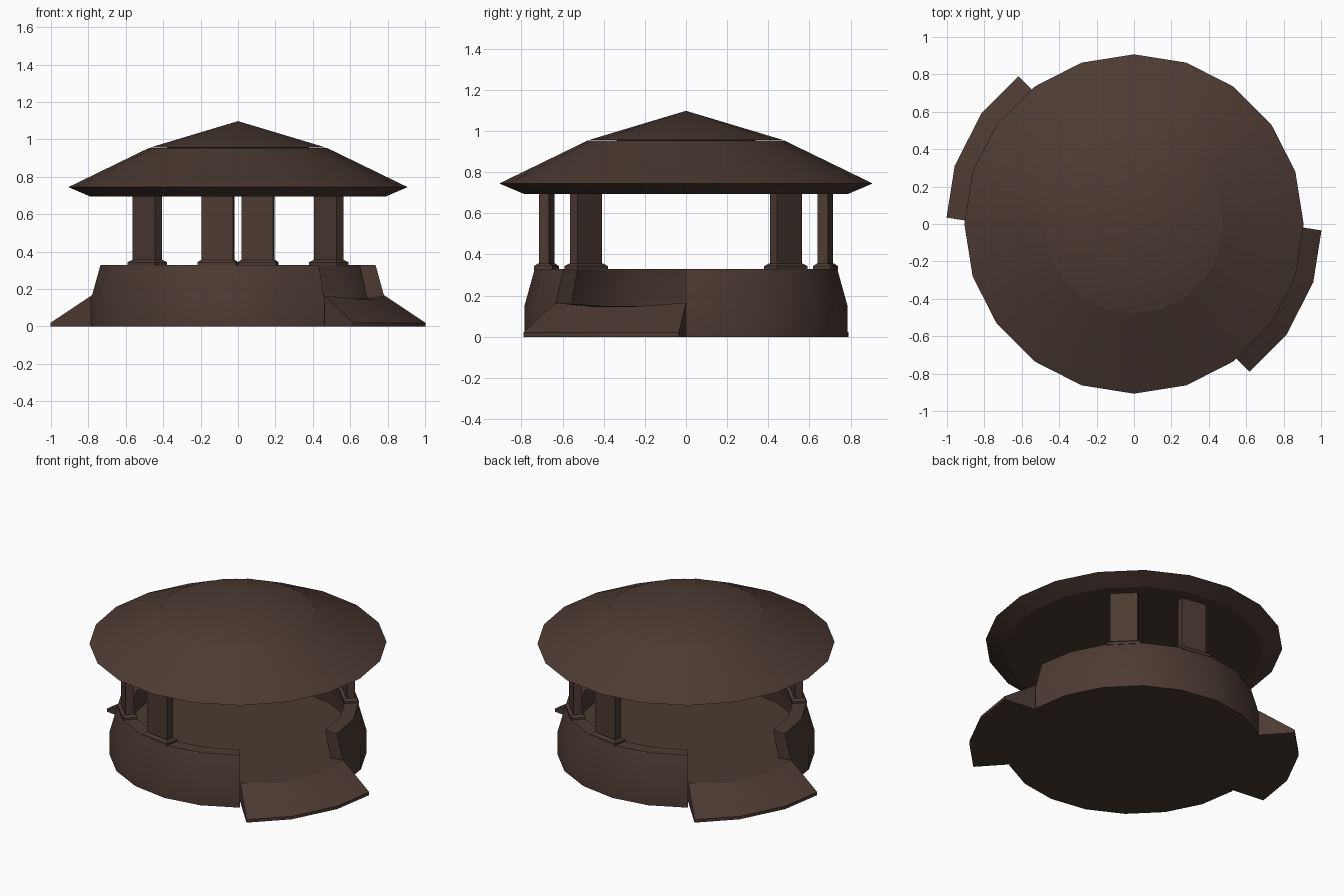
import bpy, bmesh
from math import radians, cos, sin
from mathutils import Vector, Matrix

cube = bpy.data.objects.get("Cube")
if cube:
    bpy.data.objects.remove(cube, do_unlink=True)

STEP = 18          # the plan is a 20-sided round
FLOOR_Z = 0.15
BASE_R = 0.785
RAMP_REACH = 0.22

wood = bpy.data.materials.new("dark brown wood")
wood.use_nodes = True
brown = (0.072, 0.043, 0.032, 1)
wood.diffuse_color = brown
wood.node_tree.nodes["Principled BSDF"].inputs["Base Color"].default_value = brown


def polar(r, deg, z):
    a = radians(deg)
    return Vector((r * cos(a), r * sin(a), z))


def loft(name, sections, loop=False):
    """Skin closed cross-sections; cap the ends unless they form a full turn."""
    bm = bmesh.new()
    rows = [[bm.verts.new(p) for p in s] for s in sections]
    n = len(rows[0])
    pairs = list(zip(rows, rows[1:] + rows[:1]))
    for a, b in pairs if loop else pairs[:-1]:
        for i in range(n):
            j = (i + 1) % n
            bm.faces.new((a[i], a[j], b[j], b[i]))
    if not loop:
        bm.faces.new(rows[0])
        bm.faces.new(rows[-1])
    bmesh.ops.remove_doubles(bm, verts=bm.verts, dist=1e-5)
    bmesh.ops.dissolve_degenerate(bm, edges=bm.edges, dist=1e-5)
    bmesh.ops.recalc_face_normals(bm, faces=bm.faces)
    mesh = bpy.data.meshes.new(name)
    bm.to_mesh(mesh)
    bm.free()
    obj = bpy.data.objects.new(name, mesh)
    bpy.context.collection.objects.link(obj)
    mesh.materials.append(wood)
    bpy.ops.object.select_all(action="DESELECT")
    obj.select_set(True)
    bpy.context.view_layer.objects.active = obj
    bpy.ops.object.shade_smooth_by_angle(angle=radians(20))
    return obj


def arc(name, profile, start, segments):
    full = segments == 360 // STEP
    count = segments if full else segments + 1
    return loft(name, [[polar(r, start + k * STEP, z) for r, z in profile]
                       for k in range(count)], full)


def post(name, deg, levels):
    """Square-section post facing outward; levels are (depth, width, z)."""
    turn = Matrix.Rotation(radians(deg), 4, "Z")
    corners = ((-0.5, -0.5), (0.5, -0.5), (0.5, 0.5), (-0.5, 0.5))
    loft(name, [[turn @ Vector((0.686 + u * d, v * w, z)) for u, v in corners]
                for d, w, z in levels])


def ramp(name, start):
    """Three-sided skirt sloping from the doorway to the ground."""
    sections = []
    for k in range(4):
        deg = start - k * STEP
        end = k in (0, 3)
        lip = 0.165 if end else 0.148
        # end edges run square to their own facet, middle ones are mitred
        way = deg + {0: -STEP / 2, 3: STEP / 2}.get(k, 0)
        reach = polar(RAMP_REACH if end else RAMP_REACH / cos(radians(STEP / 2)), way, 0)
        edge = polar(BASE_R, deg, 0)
        up = Vector((0, 0, 1))
        sections.append([polar(0.69, deg, 0), polar(0.69, deg, FLOOR_Z),
                         edge + up * lip, edge + reach + up * 0.02, edge + reach])
    loft(name, sections)


# Floor drum
arc("floor", [(0, 0), (0.69, 0), (0.69, FLOOR_Z), (0, FLOOR_Z)], 0, 20)

# Each half turn has a wall, a doorway ramp and two posts
wall = [(0.69, 0), (BASE_R, 0), (BASE_R, FLOOR_Z), (0.735, 0.33),
        (0.65, 0.33), (0.69, FLOOR_Z)]
for side, turn in (("back", 0), ("front", 180)):
    arc(side + "_wall", wall, turn, 7)
    ramp(side + "_ramp", turn)
    for label, deg in (("outer", 45), ("middle", 81)):
        post(f"{side}_{label}_pillar", turn + deg,
             [(0.05, 0.17, 0.33), (0.05, 0.17, 0.70)])
        post(f"{side}_{label}_pillar_foot", turn + deg,
             [(0.09, 0.208, 0.325), (0.09, 0.208, 0.343), (0.056, 0.176, 0.356)])

# Roof skirt with bevelled eaves, and the shallow cap turned half a facet
arc("roof", [(0, 0.695), (0.79, 0.695), (0.907, 0.745), (0.475, 0.955), (0, 0.955)], 0, 20)
arc("roof_cap", [(0, 0.95), (0.475, 0.957), (0, 1.098)], STEP / 2, 20)
